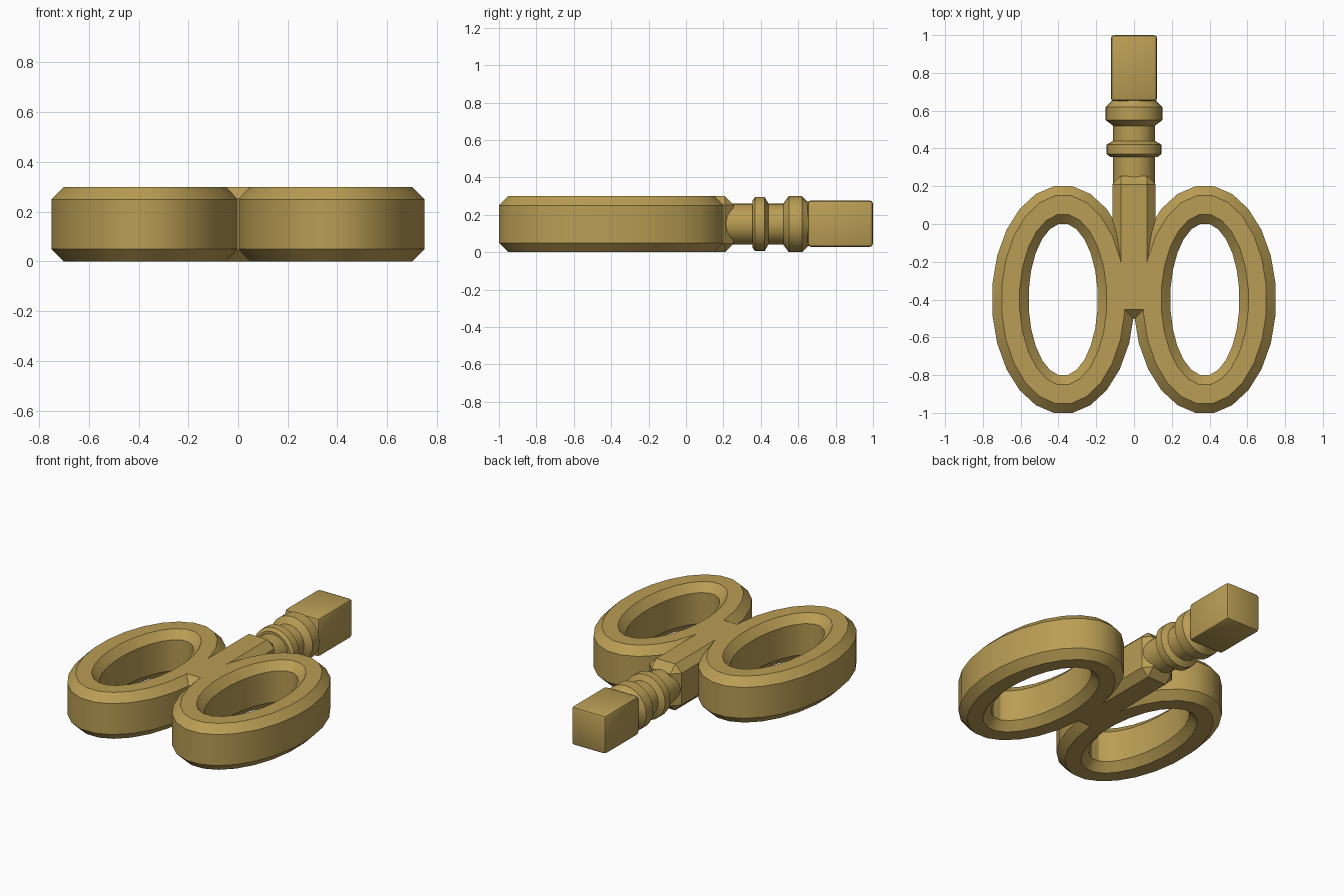
import bpy, bmesh, math

if "Cube" in bpy.data.objects:
    bpy.data.objects.remove(bpy.data.objects["Cube"])

brass = bpy.data.materials.new("aged brass")
brass.diffuse_color = (0.49, 0.34, 0.09, 1)
brass.use_nodes = True
brass.node_tree.nodes["Principled BSDF"].inputs["Base Color"].default_value = brass.diffuse_color
ZC = 0.15  # height of the key's centre line


def finish(name, bm, angle=30):
    bmesh.ops.recalc_face_normals(bm, faces=bm.faces[:])
    mesh = bpy.data.meshes.new(name)
    bm.to_mesh(mesh)
    bm.free()
    mesh.materials.append(brass)
    ob = bpy.data.objects.new(name, mesh)
    bpy.context.collection.objects.link(ob)
    bpy.ops.object.select_all(action='DESELECT')
    bpy.context.view_layer.objects.active = ob
    ob.select_set(True)
    bpy.ops.object.shade_smooth_by_angle(angle=math.radians(angle))
    return ob


def bridge(bm, a, b):
    n = len(a)
    for i in range(n):
        bm.faces.new((a[i], a[(i + 1) % n], b[(i + 1) % n], b[i]))


def oval_ring(name, cx, cy, profile, n=24):
    """Sweep (x radius, y radius, z) points round an oval."""
    bm = bmesh.new()
    k = 1 / math.cos(math.pi / n)  # flat sides touch the full radius
    loops = []
    for rx, ry, z in profile:
        angs = [2 * math.pi * (i + 0.5) / n for i in range(n)]
        loops.append([bm.verts.new((cx + k * rx * math.cos(t),
                                    cy + k * ry * math.sin(t), z)) for t in angs])
    for i in range(len(loops)):
        bridge(bm, loops[i], loops[(i + 1) % len(loops)])
    return finish(name, bm)


def lathe(name, profile, n=24):
    """Revolve (y, radius) points about the key's long axis."""
    bm = bmesh.new()
    loops = [[bm.verts.new((r * math.sin(2 * math.pi * i / n), y,
                            ZC + r * math.cos(2 * math.pi * i / n)))
              for i in range(n)] for y, r in profile]
    for a, b in zip(loops, loops[1:]):
        bridge(bm, a, b)
    bm.faces.new(loops[0])
    bm.faces.new(loops[-1])
    return finish(name, bm)


def bevel_box(name, lo, hi, width, segments=1, angle=30):
    bm = bmesh.new()
    bmesh.ops.create_cube(bm, size=1)
    for v in bm.verts:
        v.co = [(a + b) / 2 + c * (b - a) for a, b, c in zip(lo, hi, v.co)]
    bmesh.ops.bevel(bm, geom=bm.edges[:], offset=width, segments=segments,
                    profile=0.5, affect='EDGES')
    return finish(name, bm, angle)


# Twin oval finger loops with chamfered edges
loop_profile = [(0.375, 0.60, 0.05), (0.375, 0.60, 0.25), (0.325, 0.55, 0.30),
                (0.23, 0.45, 0.30), (0.182, 0.40, 0.25),
                (0.182, 0.40, 0.05), (0.23, 0.45, 0.0), (0.325, 0.55, 0.0)]
for side, cx in (("left", -0.375), ("right", 0.375)):
    oval_ring(side + "_finger_loop", cx, -0.40, loop_profile)

# Chamfered bar joining the loops
bevel_box("joining_bar", (-0.115, -0.50, 0.0), (0.115, 0.255, 0.30), 0.047)

# Round shaft with two collars
lathe("shaft", [(0.10, 0.11), (0.355, 0.11), (0.355, 0.125), (0.37, 0.145),
                (0.42, 0.145), (0.44, 0.11), (0.52, 0.11), (0.55, 0.15),
                (0.62, 0.15), (0.65, 0.12), (0.67, 0.11)])

# Square socket at the tip
bevel_box("square_socket", (-0.123, 0.65, 0.028), (0.123, 1.0, 0.277), 0.018, 2, 40)
